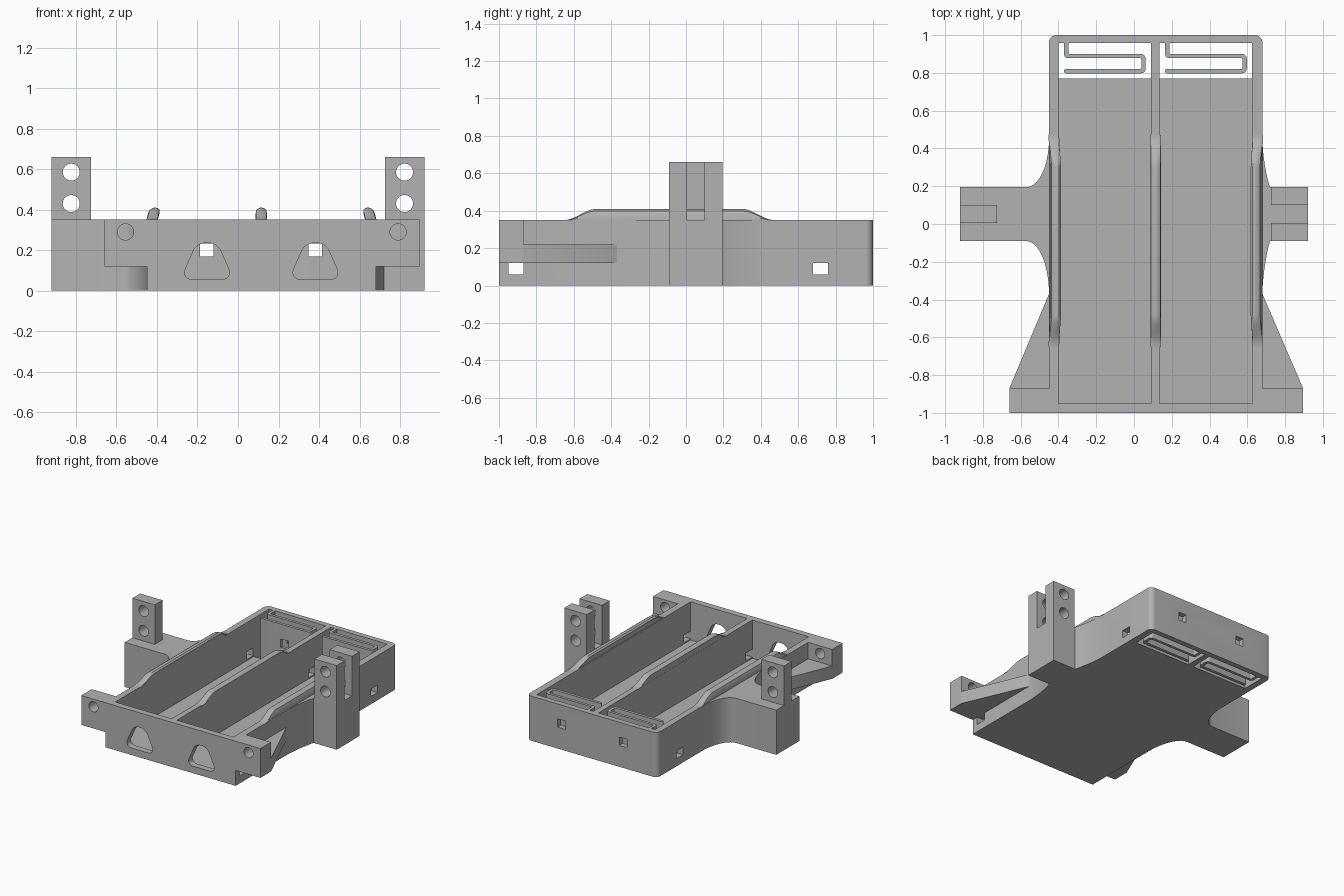
import bpy, bmesh, math
from mathutils import Vector

cube = bpy.data.objects.get("Cube")
if cube:
    bpy.data.objects.remove(cube, do_unlink=True)

# Single grey plastic
GREY = (0.45, 0.45, 0.45, 1)
mat = bpy.data.materials.new("grey_plastic")
mat.use_nodes = True
mat.diffuse_color = GREY
mat.node_tree.nodes["Principled BSDF"].inputs["Base Color"].default_value = GREY


def outline(corners, steps=10):
    """Polygon whose corners (x, y, [back, ahead]) may be rounded."""
    pts = []
    for i, c in enumerate(corners):
        p = Vector(c[:2])
        if len(c) == 2:
            pts.append(p)
            continue
        a = (Vector(corners[i - 1][:2]) - p).normalized() * c[2]
        b = (Vector(corners[(i + 1) % len(corners)][:2]) - p).normalized() * c[-1]
        for k in range(steps + 1):
            t = math.pi / 2 * k / steps
            pts.append(p + a * (1 - math.sin(t)) + b * (1 - math.cos(t)))
    return pts


def rect(x0, x1, y0, y1):
    return [(x0, y0), (x1, y0), (x1, y1), (x0, y1)]


def circle(x, y, r, n=32):
    return [(x + r * math.cos(math.tau * i / n), y + r * math.sin(math.tau * i / n))
            for i in range(n)]


def finish(name, bm):
    bmesh.ops.recalc_face_normals(bm, faces=bm.faces)
    mesh = bpy.data.meshes.new(name)
    bm.to_mesh(mesh)
    bm.free()
    mesh.materials.append(mat)
    ob = bpy.data.objects.new(name, mesh)
    bpy.context.collection.objects.link(ob)
    return ob


def prism(name, pts, lo, hi, axis="z"):
    """Extrude a 2D outline along an axis from lo to hi."""
    place = {"z": lambda u, v, w: (u, v, w),
             "y": lambda u, v, w: (u, w, v),
             "x": lambda u, v, w: (w, u, v)}[axis]
    bm = bmesh.new()
    low = [bm.verts.new(place(u, v, lo)) for u, v in pts]
    high = [bm.verts.new(place(u, v, hi)) for u, v in pts]
    bm.faces.new(low)
    bm.faces.new(high)
    for i in range(len(pts)):
        j = (i + 1) % len(pts)
        bm.faces.new((low[i], low[j], high[j], high[i]))
    return finish(name, bm)


def cut(ob, pts, lo, hi, axis="z"):
    cutter = prism("cutter", pts, lo, hi, axis)
    cutter.hide_render = True
    mod = ob.modifiers.new("cut", "BOOLEAN")
    mod.operation, mod.solver, mod.object = "DIFFERENCE", "EXACT", cutter
    bpy.context.view_layer.objects.active = ob
    bpy.ops.object.modifier_apply(modifier=mod.name)
    bpy.data.objects.remove(cutter, do_unlink=True)


L, R = -0.45, 0.68            # tray sides
TOP = 0.35
BACK, FRONT = 0.195, -0.09    # lug faces
BAYS = (-0.40, 0.135)         # left edge of each bay
BAY_W = 0.49
parts = []

# Tray body with flared side lugs
tray = prism("tray", outline([
    (L, -1), (R, -1),
    (R, -0.23, 0.14, 0.14), (0.72, FRONT), (0.92, FRONT),
    (0.92, BACK), (0.72, BACK), (R, 0.32, 0.12, 0.13),
    (R, 1, 0.04), (L, 1, 0.04),
    (L, BACK, 0.255, 0.12), (-0.92, BACK),
    (-0.92, FRONT), (L, FRONT, 0.12, 0.28)]), 0, TOP)
parts.append(tray)

for i, x in enumerate(BAYS):
    # Bay pocket, spring opening, front window and back hole
    cut(tray, rect(x, x + BAY_W, -0.95, 0.957), 0.05, 0.5)
    cut(tray, rect(x, x + BAY_W, 0.77, 0.957), -0.1, 0.3)
    c = x + 0.247
    cut(tray, outline([(c - 0.13, 0.055, 0.06), (c + 0.13, 0.055, 0.06),
                       (c + 0.05, 0.235, 0.04), (c - 0.05, 0.235, 0.04)]),
        -1.1, -0.9, "y")
    hole = rect(c - 0.035, c + 0.032, 0.168, 0.233)
    cut(tray, hole, 0.9, 1.1, "y")

    # Serpentine spring
    a, b, t = x + 0.03, x + 0.462, 0.022
    spring = prism(f"spring_{i + 1}", outline([
        (a, 0.97), (a, 0.878, 0.02), (b - t, 0.878, 0.008), (b - t, 0.82, 0.008),
        (a, 0.82, 0.009), (a, 0.798, 0.009), (b, 0.798, 0.025), (b, 0.9, 0.025),
        (a + t, 0.9, 0.008), (a + t, 0.97)], 6), 0, TOP)
    cut(spring, hole, 0.7, 0.95, "y")
    parts.append(spring)

# Square holes through the long walls
for y in (-0.95, 0.68):
    cut(tray, rect(y, y + 0.08, 0.06, 0.12), L - 0.1, R + 0.1, "x")

# Mounting ears on the front, with gussets behind them
for side, wall, tip, hx in (("right", L, -0.66, -0.555), ("left", R, 0.895, 0.79)):
    inner = wall + (0.02 if side == "right" else -0.02)
    ear = prism(side + "_ear", rect(inner, tip, 0.12, TOP), -1, -0.87, "y")
    cut(ear, circle(hx, 0.29, 0.04), -1.1, -0.8, "y")
    gusset = prism(side + "_gusset", [(inner, -0.9), (tip, -0.9), (tip, -0.87),
                                      (wall, -0.37), (inner, -0.37)], 0.12, 0.22)
    parts += [ear, gusset]

# Hinge posts: one tongue, and a two-prong fork
for name, x, y0, y1 in (("tongue_post", -0.92, 0.005, 0.10),
                        ("fork_front_post", 0.725, FRONT, 0.005),
                        ("fork_back_post", 0.725, 0.10, BACK)):
    post = prism(name, rect(x, x + 0.195, y0, y1), TOP - 0.02, 0.66)
    for z in (0.43, 0.585):
        cut(post, circle(x + 0.097, z, 0.042), -0.5, 0.5, "y")
    parts.append(post)


# Rounded retaining lips that rise and fall along the wall tops
def lip(name, x, lean):
    section = [(-0.024, -0.01), (0.024, -0.01), (0.024, 0), (0.028, 0.5), (0.025, 0.8),
               (0.012, 0.97), (0, 1), (-0.012, 0.97), (-0.025, 0.8), (-0.028, 0.5),
               (-0.024, 0)]
    rows = []
    bm = bmesh.new()
    for start, end, direction in ((-0.65, -0.48, 1), (0.30, 0.47, -1)):
        for k in range(13):
            u = k / 12
            s = u if direction > 0 else 1 - u
            f = s * s * (3 - 2 * s)
            y = start + (end - start) * u
            rows.append([bm.verts.new((
                x + px + lean * f * max(pz, 0),
                y,
                TOP + (pz if pz < 0 else 0.06 * f * pz))) for px, pz in section])
    n = len(section)
    for r0, r1 in zip(rows, rows[1:]):
        for i in range(n):
            j = (i + 1) % n
            bm.faces.new((r0[i], r0[j], r1[j], r1[i]))
    bm.faces.new(rows[0])
    bm.faces.new(rows[-1])
    return finish(name, bm)


parts += [lip("right_lip", -0.424, 0.015), lip("middle_lip", 0.115, 0),
          lip("left_lip", 0.655, -0.015)]

# Smooth curves, sharp edges
bpy.ops.object.select_all(action="DESELECT")
for ob in parts:
    ob.select_set(True)
bpy.context.view_layer.objects.active = tray
bpy.ops.object.shade_smooth_by_angle(angle=math.radians(30))
